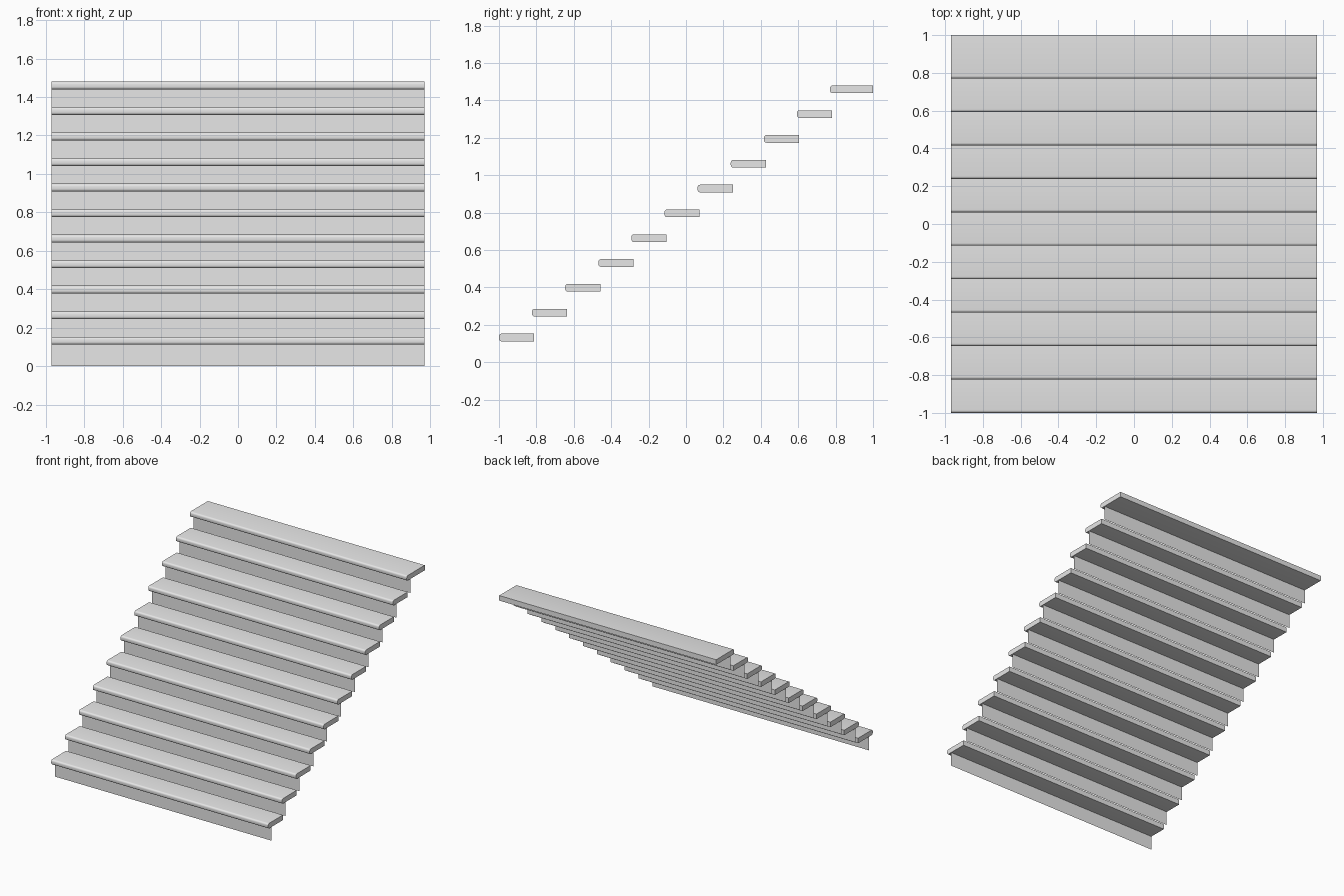
import bpy
import bmesh

cube = bpy.data.objects.get("Cube")
if cube:
    bpy.data.objects.remove(cube, do_unlink=True)

STEPS = 11
WIDTH = 1.94
RISE = 0.1327       # height between treads
RUN = 0.177         # depth between treads
THICK = 0.041
DEPTH = 0.188
TOP_DEPTH = 0.23    # the landing tread is deeper
SETBACK = 0.045     # riser behind the nosing

grey = bpy.data.materials.new("plain grey")
grey.use_nodes = True
grey.diffuse_color = (0.8, 0.8, 0.8, 1)
grey.node_tree.nodes["Principled BSDF"].inputs["Base Color"].default_value = (0.8, 0.8, 0.8, 1)


def add_object(name, bm):
    mesh = bpy.data.meshes.new(name)
    bm.to_mesh(mesh)
    bm.free()
    mesh.materials.append(grey)
    obj = bpy.data.objects.new(name, mesh)
    bpy.context.collection.objects.link(obj)
    return obj


def add_tread(name, front, depth, z):
    bm = bmesh.new()
    bmesh.ops.create_cube(bm, size=1)
    for v in bm.verts:
        v.co.x *= WIDTH
        v.co.y = front + (v.co.y + 0.5) * depth
        v.co.z = z + v.co.z * THICK
    # rounded nosing along both front edges
    nose = [e for e in bm.edges if all(v.co.y < front + 0.001 for v in e.verts)
            and abs(e.verts[0].co.x - e.verts[1].co.x) > 1]
    bmesh.ops.bevel(bm, geom=nose, offset=0.014, segments=4, profile=0.5, affect='EDGES')
    obj = add_object(name, bm)
    bpy.ops.object.select_all(action='DESELECT')
    obj.select_set(True)
    bpy.context.view_layer.objects.active = obj
    bpy.ops.object.shade_smooth_by_angle()


def add_riser(name, y, bottom, top):
    bm = bmesh.new()
    h = WIDTH / 2
    corners = [(-h, y, bottom), (h, y, bottom), (h, y, top), (-h, y, top)]
    bm.faces.new([bm.verts.new(c) for c in corners])
    add_object(name, bm)


# Flight of stairs: one tread and one thin riser per step
for i in range(STEPS):
    front = -1 + i * RUN
    depth = TOP_DEPTH if i == STEPS - 1 else DEPTH
    add_tread(f"tread_{i + 1}", front, depth, (i + 1) * RISE)
    add_riser(f"riser_{i + 1}", front + SETBACK, i * RISE, (i + 1) * RISE)
